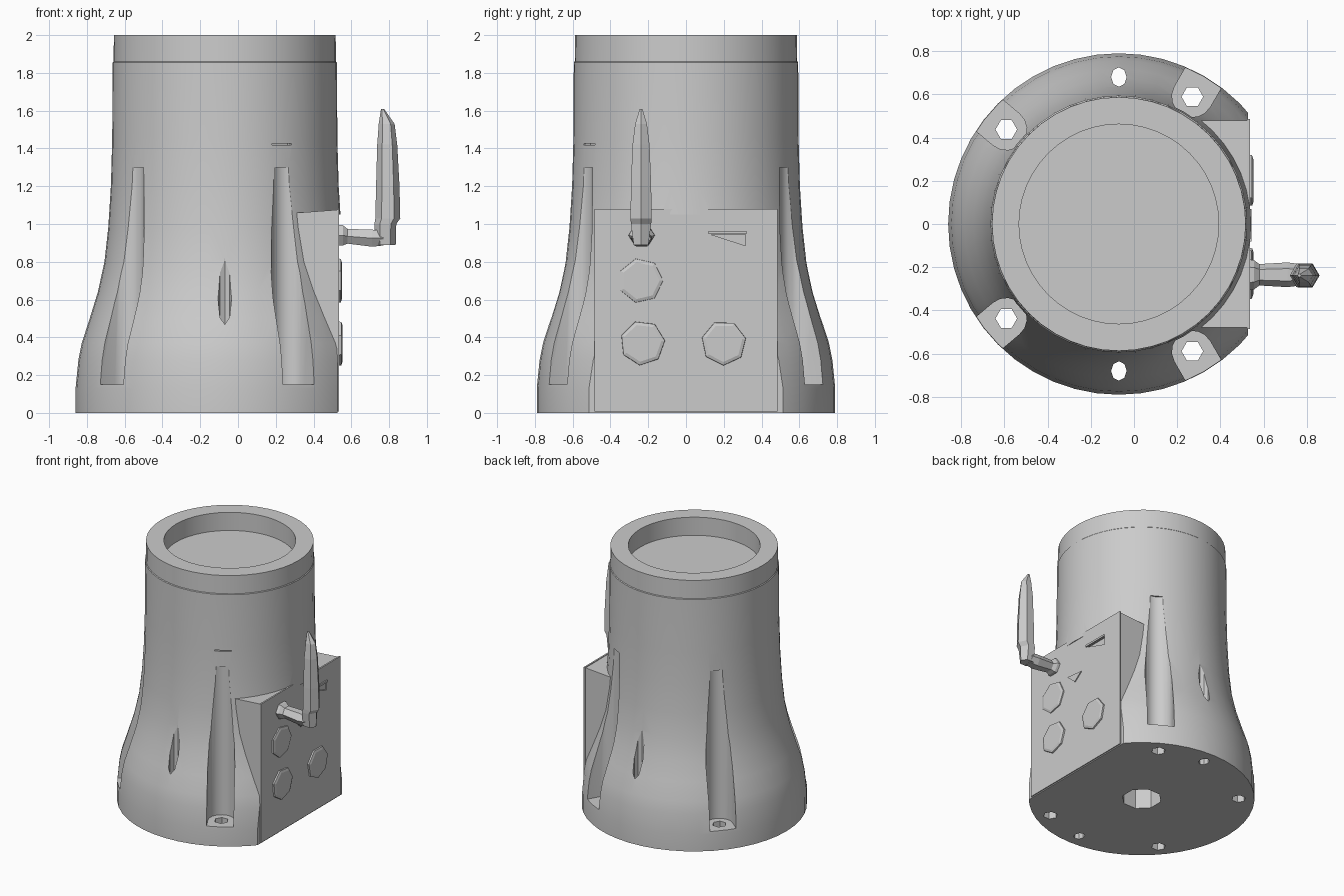
import bpy, bmesh
from math import cos, sin, pi, radians
from mathutils import Vector, Matrix

cube = bpy.data.objects.get("Cube")
if cube:
    bpy.data.objects.remove(cube, do_unlink=True)

grey = bpy.data.materials.new("plain grey")
grey.use_nodes = True
colour = (0.6, 0.6, 0.6, 1)
grey.diffuse_color = colour
grey.node_tree.nodes["Principled BSDF"].inputs["Base Color"].default_value = colour

CX = -0.07  # axis of the round body


def loft(name, rings):
    """Skin a list of closed point rings and cap both ends."""
    bm = bmesh.new()
    rows = [[bm.verts.new(p) for p in ring] for ring in rings]
    n = len(rows[0])
    for a, b in zip(rows, rows[1:]):
        for i in range(n):
            j = (i + 1) % n
            bm.faces.new((a[i], a[j], b[j], b[i]))
    bm.faces.new(rows[0])
    bm.faces.new(rows[-1])
    bmesh.ops.recalc_face_normals(bm, faces=bm.faces)
    mesh = bpy.data.meshes.new(name)
    bm.to_mesh(mesh)
    bm.free()
    obj = bpy.data.objects.new(name, mesh)
    bpy.context.collection.objects.link(obj)
    mesh.materials.append(grey)
    return obj


def circle(x, y, z, r, n, ry=None, turn=0.0):
    ry = ry or r
    return [(x + r * cos(2 * pi * i / n + turn), y + ry * sin(2 * pi * i / n + turn), z)
            for i in range(n)]


def outline_x(points, x):
    return [(x, y, z) for y, z in points]


def box(name, lo, hi):
    corners = ((lo[0], lo[1]), (hi[0], lo[1]), (hi[0], hi[1]), (lo[0], hi[1]))
    return loft(name, [[(x, y, z) for x, y in corners] for z in (lo[2], hi[2])])


def activate(obj):
    bpy.ops.object.select_all(action='DESELECT')
    obj.select_set(True)
    bpy.context.view_layer.objects.active = obj


def cut(obj, cutter):
    activate(obj)
    mod = obj.modifiers.new("cut", 'BOOLEAN')
    mod.operation, mod.solver, mod.object = 'DIFFERENCE', 'EXACT', cutter
    bpy.ops.object.modifier_apply(modifier=mod.name)
    bpy.data.objects.remove(cutter, do_unlink=True)


# Flared round body with a recessed top
profile = [(0.79, 0), (0.79, 0.13), (0.775, 0.28), (0.757, 0.37), (0.715, 0.5),
           (0.672, 0.64), (0.637, 0.8), (0.617, 0.98), (0.603, 1.2), (0.596, 1.45),
           (0.594, 1.855), (0.589, 1.86), (0.587, 2.0), (0.462, 2.0), (0.462, 1.86)]
body = loft("flared_body", [circle(CX, 0, z, r, 48) for r, z in profile])
cut(body, box("side_cutter", (0.528, -1, -0.1), (1, 1, 1.05)))

# Bolt channels, open outwards, with a hole through each floor
for deg in (-60, 60, 140, -140):
    d = Vector((cos(radians(deg)), sin(radians(deg)), 0))
    s = Vector((-d.y, d.x, 0))
    c = Vector((CX, 0, 0)) + d * 0.68
    arc = [c + 0.095 * (d * cos(t) + s * sin(t))
           for t in (pi / 2 + pi * i / 8 for i in range(9))]
    arc += [c + d * 0.3 - s * 0.095, c + d * 0.3 + s * 0.095]
    cut(body, loft("channel_cutter", [[p + Vector((0, 0, z)) for p in arc]
                                      for z in (0.15, 1.3)]))
    cut(body, loft("bolt_cutter", [circle(c.x, c.y, z, 0.05, 6) for z in (-0.1, 0.3)]))

# Narrow front and back holes, and the opening underneath
for y in (-0.68, 0.68):
    cut(body, loft("hole_cutter", [circle(CX, y, z, 0.036, 8, 0.045) for z in (-0.1, 1.2)]))
cut(body, loft("base_cutter", [circle(CX, 0, z, 0.14, 8, turn=pi / 8) for z in (-0.1, 0.4)]))

# Thin slit high on the body
slit = box("slit_cutter", (-0.04, -0.06, 1.417), (0.04, 0.06, 1.425))
slit.data.transform(Matrix.Translation((0.23, -0.51, 0)) @ Matrix.Rotation(radians(-60), 4, 'Z'))
cut(body, slit)

# Control box with a thin cover plate
side = [(0.25, 1.055), (0.25, 0), (0.526, 0), (0.526, 1.075)]
control_box = loft("control_box", [[(x, y, z) for x, z in side] for y in (-0.478, 0.478)])
cover = box("cover_plate", (0.524, -0.485, 0.008), (0.536, 0.485, 1.08))
notch = [(0.13, 0.945), (0.315, 0.885), (0.315, 0.945)]
cut(cover, loft("notch_cutter", [outline_x(notch, x) for x in (0.5, 0.6)]))
box("notch_trim", (0.53, 0.12, 0.947), (0.545, 0.32, 0.962))

# Faceted knobs and a small pointer
for i, (y, z, out) in enumerate(((-0.24, 0.7, 0.55), (-0.23, 0.37, 0.553), (0.2, 0.37, 0.553))):
    rings = []
    for x, r in ((0.53, 0.12), (out - 0.006, 0.118), (out, 0.1)):
        rings.append([(x, y + r * cos(2 * pi * k / 7 + i), z + r * sin(2 * pi * k / 7 + i))
                      for k in range(7)])
    loft("knob_%d" % (i + 1), rings)
pointer = [(-0.08, 0.79), (0, 0.72), (0.07, 0.775)]
loft("pointer", [outline_x(pointer, x) for x in (0.53, 0.543)])

# Handle: stem reaching out, then a tapered upright grip
stem = [(0.52, 0.94, 0.065), (0.555, 0.94, 0.062), (0.58, 0.935, 0.045),
        (0.71, 0.925, 0.052), (0.77, 0.925, 0.045)]
loft("handle_stem", [[(x, -0.235 + r * 1.1 * cos(k * pi / 3), z + r * sin(k * pi / 3))
                      for k in range(6)] for x, z, r in stem])
grip = [(0.78, 0.89, 0.055, 0.045), (0.78, 1.0, 0.058, 0.062), (0.793, 1.03, 0.066, 0.064),
        (0.793, 1.2, 0.062, 0.062), (0.79, 1.42, 0.053, 0.052), (0.787, 1.53, 0.042, 0.036),
        (0.765, 1.61, 0.008, 0.008)]
loft("handle_grip", [circle(x, -0.238, z, rx, 6, ry) for x, z, rx, ry in grip])

# Smooth shading on the round body only
activate(body)
bpy.ops.object.shade_smooth_by_angle(angle=radians(25))
